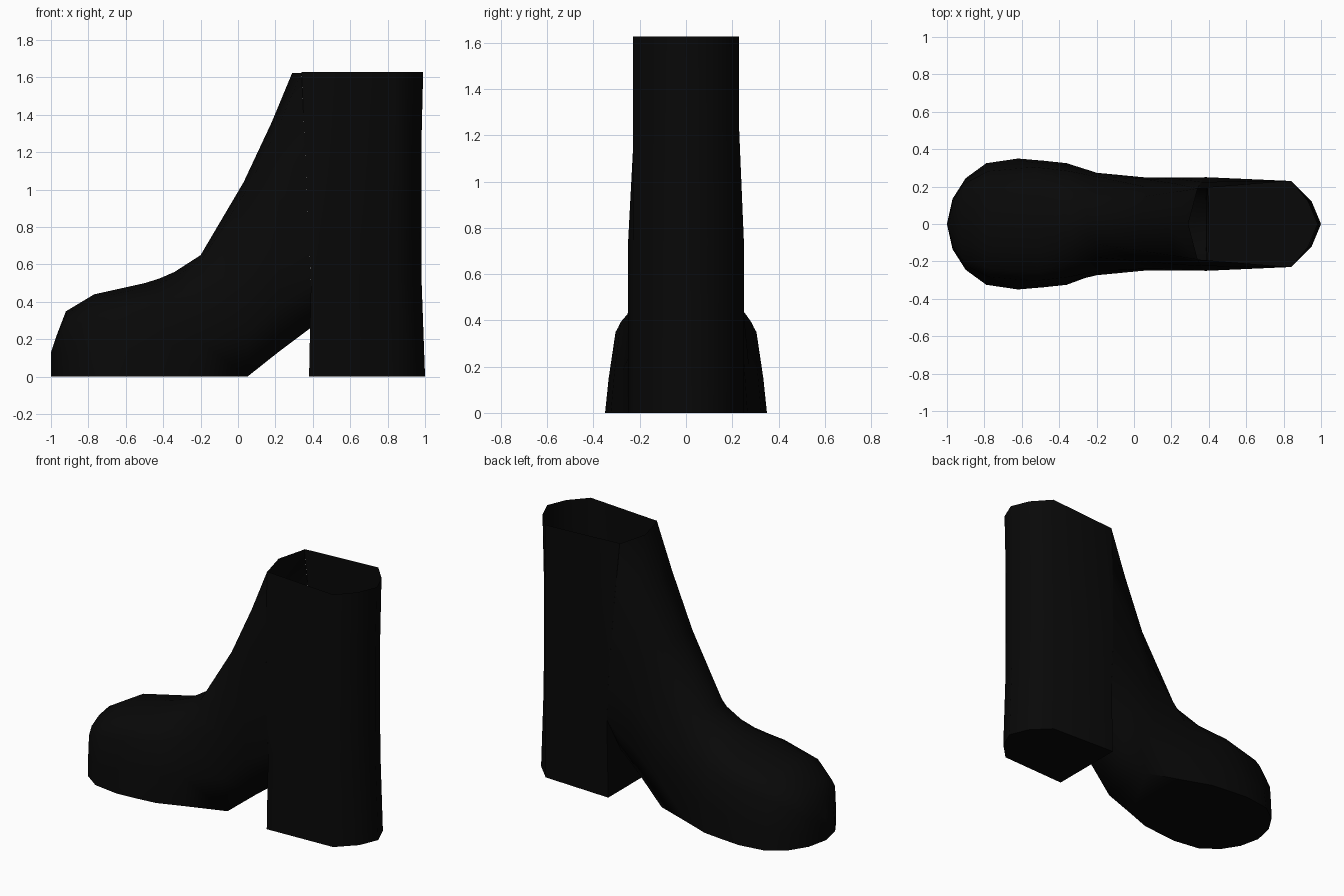
import bpy, bmesh

if "Cube" in bpy.data.objects:
    bpy.data.objects.remove(bpy.data.objects["Cube"])

black = bpy.data.materials.new("black leather")
black.diffuse_color = (0.0024, 0.0024, 0.0024, 1)
black.use_nodes = True
black.node_tree.nodes["Principled BSDF"].inputs["Base Color"].default_value = black.diffuse_color


def finish(bm, name):
    bmesh.ops.remove_doubles(bm, verts=bm.verts, dist=0.0005)
    bmesh.ops.recalc_face_normals(bm, faces=bm.faces)
    me = bpy.data.meshes.new(name)
    bm.to_mesh(me)
    bm.free()
    ob = bpy.data.objects.new(name, me)
    bpy.context.collection.objects.link(ob)
    me.materials.append(black)
    bpy.ops.object.select_all(action='DESELECT')
    bpy.context.view_layer.objects.active = ob
    ob.select_set(True)
    bpy.ops.object.shade_smooth_by_angle(angle=1.1)


def loft(bm, rings, closed=True):
    rows = [[bm.verts.new(p) for p in r] for r in rings]
    n = len(rows[0])
    for a, b in zip(rows, rows[1:]):
        for i in range(n if closed else n - 1):
            j = (i + 1) % n
            bm.faces.new((a[i], a[j], b[j], b[i]))
    return rows


# Cross-section shapes as (height fraction, width fraction):
# rounded toe with a flat sole, upright shaft with a rounded arch
TOE = [(0, 1), (.3, .955), (.7, .87), (.84, .74), (.95, .42), (1, 0)]
SHAFT = [(0, .45), (.17, 1), (.35, 1), (.7, .9), (1, .76), (1, 0)]


def section(xb, zb, xt, zt, w, k, pinch=1):
    half = []
    for i, (p, q) in enumerate(zip(TOE, SHAFT)):
        t = p[0] + (q[0] - p[0]) * k
        f = p[1] + (q[1] - p[1]) * k
        if i > 2:
            f *= pinch                      # narrower instep behind the toe
        side = .05 * k if i < 5 else 0      # front ridge stands ahead of the sides
        half.append((xb + (xt + side - xb) * t, w * f, zb + (zt - zb) * t))
    return half + [(x, -y, z) for x, y, z in half[-2::-1]]


# Foot and instep: sections fan from the toe up to the shaft opening
SECTIONS = [
    (-1, 0, -1, .13, 0, 0),
    (-.97, 0, -.97, .22, .135, 0),
    (-.9, 0, -.92, .35, .245, 0),
    (-.79, 0, -.77, .44, .325, 0),
    (-.62, 0, -.5, .5, .35, 0),
    (-.48, 0, -.42, .525, .338, 0, .95),
    (-.36, 0, -.34, .56, .325, 0, .87),
    (-.2, 0, -.2, .65, .285, .12, .83),
    (.05, 0, .03, 1.04, .255, .55, .95),
    (.22, .135, .18, 1.36, .25, .78),
    (.4, .27, .29, 1.625, .25, 1),
]
bm = bmesh.new()
loft(bm, [section(*s) for s in SECTIONS])
finish(bm, "foot_upper")

# Shaft and block heel: one column, open at the top, sharing the foot's side seam
LEVELS = [(0, .38, .25, 1.0), (.5, .39, .25, .982), (.745, .379, .25, .98),
          (1.22, .358, .225, .98), (1.628, .34, .19, .99)]
rings = []
for z, xf, w, xback in LEVELS:
    side = [(xf, w, z), (.84, .23, z), (xback - .05, .12, z)]
    rings.append(side + [(xback, 0, z)] + [(x, -y, z) for x, y, z in side[::-1]])
bm = bmesh.new()
rows = loft(bm, rings, closed=False)
bm.faces.new(rows[0])                                              # heel tip
bm.faces.new((rows[0][0], rows[0][-1], rows[1][-1], rows[1][0]))   # heel breast
finish(bm, "shaft_and_heel")
